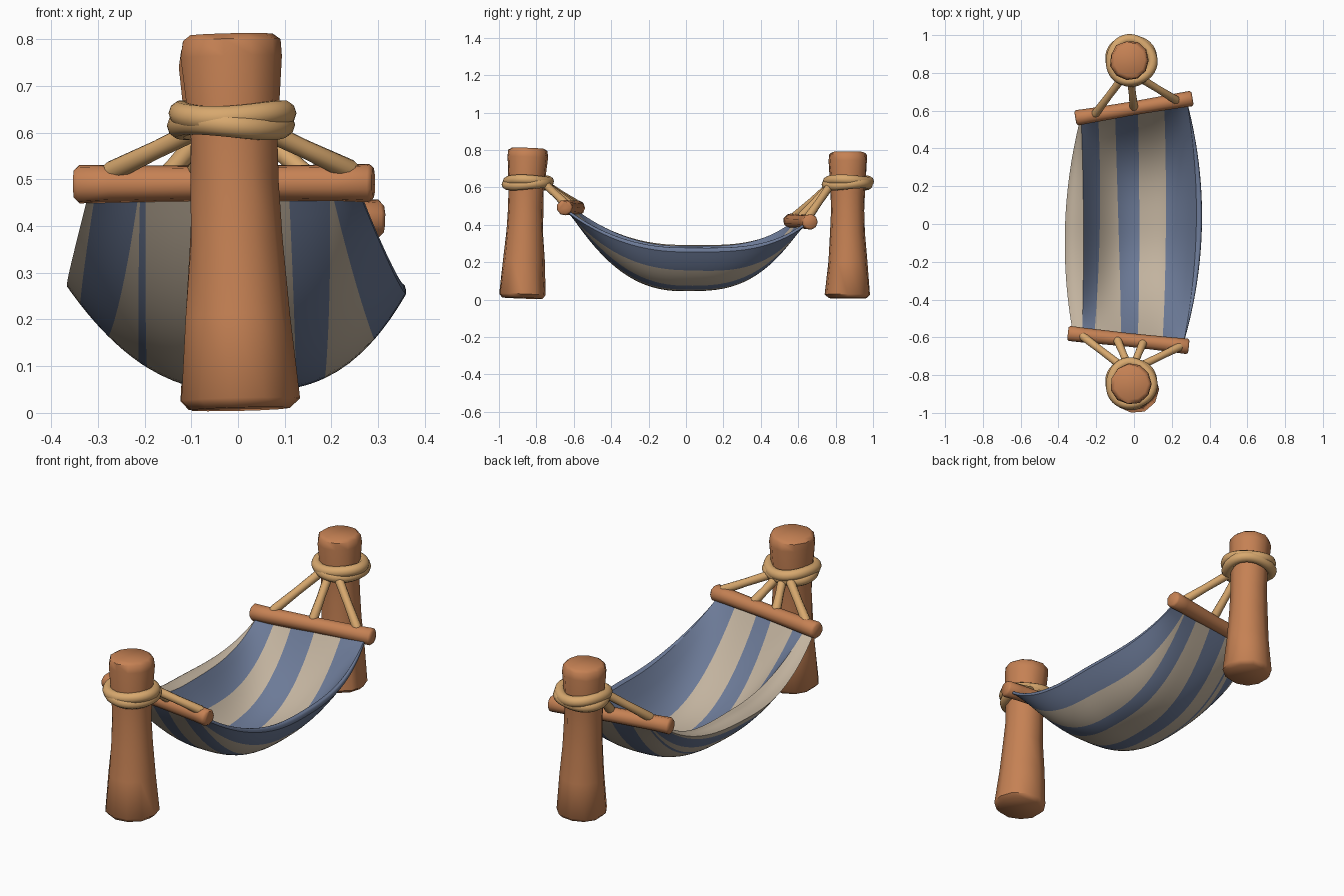
import bpy, bmesh, math, random
from mathutils import Vector

random.seed(4)
cube = bpy.data.objects.get("Cube")
if cube:
    bpy.data.objects.remove(cube, do_unlink=True)


def material(name, rgb):
    m = bpy.data.materials.new(name)
    m.use_nodes = True
    m.diffuse_color = (*rgb, 1)
    node = next(n for n in m.node_tree.nodes if n.type == 'BSDF_PRINCIPLED')
    node.inputs["Base Color"].default_value = (*rgb, 1)
    node.inputs["Roughness"].default_value = 0.8
    return m


WOOD = material("warm wood", (0.56, 0.22, 0.088))
ROPE = material("tan rope", (0.68, 0.39, 0.155))
CREAM = material("cream cloth", (0.54, 0.45, 0.345))
BLUE = material("blue cloth", (0.15, 0.195, 0.31))


def finish(name, bm, mats, angle=40):
    me = bpy.data.meshes.new(name)
    bm.to_mesh(me)
    bm.free()
    ob = bpy.data.objects.new(name, me)
    bpy.context.collection.objects.link(ob)
    for m in mats:
        me.materials.append(m)
    bpy.ops.object.select_all(action='DESELECT')
    ob.select_set(True)
    bpy.context.view_layer.objects.active = ob
    bpy.ops.object.shade_smooth_by_angle(angle=math.radians(angle))


def limb(name, p0, p1, profile, sides, mat, rough=0.0):
    """Capped round bar from p0 to p1 with (fraction, radius) stations."""
    a, b = Vector(p0), Vector(p1)
    d = (b - a).normalized()
    side = d.cross(Vector((0, 1, 0) if abs(d.z) > .95 else (0, 0, 1))).normalized()
    up = side.cross(d)
    bm = bmesh.new()
    loops = []
    for f, r in profile:
        loop = []
        for i in range(sides):
            t = 2 * math.pi * (i + .5) / sides
            q = r * (1 + random.uniform(-rough, rough))
            loop.append(bm.verts.new(a.lerp(b, f) + q * (side * math.cos(t) + up * math.sin(t))))
        loops.append(loop)
    for lo, hi in zip(loops, loops[1:]):
        for i in range(sides):
            j = (i + 1) % sides
            bm.faces.new((lo[i], lo[j], hi[j], hi[i]))
    bm.faces.new(loops[0])
    bm.faces.new(loops[-1])
    bmesh.ops.recalc_face_normals(bm, faces=bm.faces)
    finish(name, bm, [mat], 50)


# Posts: flared foot, narrow waist, chamfered head
POST = [(0, .108), (.025, .128), (.25, .112), (.45, .099), (.6, .095), (.72, .096),
        (.94, .110), (.985, .104), (1, .088)]
limb("front_post", (.003, -.875, .008), (-.016, -.846, .81), POST, 11, WOOD, .03)
limb("back_post", (-.008, .865, .008), (-.025, .866, .79),
     [(f, r * .95) for f, r in POST], 11, WOOD, .03)


# Rope coils wrapped round each post
def coil(name, centre, phase):
    bm = bmesh.new()
    grid = []
    for i in range(40):
        a = 2 * math.pi * i / 40
        big = .110 + .004 * math.sin(3 * a + phase)
        lift = .006 * math.sin(2 * a + phase)
        row = []
        for j in range(10):
            b = 2 * math.pi * j / 10
            r = big + .027 * math.cos(b)
            row.append(bm.verts.new((centre[0] + r * math.cos(a),
                                     centre[1] + r * math.sin(a),
                                     centre[2] + lift + .027 * math.sin(b))))
        grid.append(row)
    for i in range(40):
        for j in range(10):
            k, m = (i + 1) % 40, (j + 1) % 10
            bm.faces.new((grid[i][j], grid[k][j], grid[k][m], grid[i][m]))
    finish(name, bm, [ROPE], 60)


for end, x, y in (("front", -.015, -.845), ("back", -.015, .866)):
    coil(end + "_lower_coil", (x, y, .616), 0)
    coil(end + "_upper_coil", (x, y, .637), 2.2)

# Spreader bars
BAR = [(0, .033), (.015, .042), (.12, .040), (.5, .037), (.88, .040), (.985, .042), (1, .033)]
bars = {"front": (Vector((-.35, -.58, .49)), Vector((.29, -.65, .493))),
        "back": (Vector((-.31, .56, .42)), Vector((.31, .665, .415)))}
for end, (a, b) in bars.items():
    limb(end + "_spreader_bar", a, b, BAR, 9, WOOD, .03)

# Support ropes fanning from the coils to the bars
FANS = {"front": ((-.013, -.75, .615), (-.28, -.09, .05, .25)),
        "back": ((-.018, .775, .615), (-.21, 0, .23))}
for end, (root, targets) in FANS.items():
    a, b = bars[end]
    for n, x in enumerate(targets):
        foot = a.lerp(b, (x - a.x) / (b.x - a.x)) + Vector((0, 0, .022))
        start = Vector(root) + Vector((x * .2, 0, 0))
        limb(f"{end}_support_rope_{n + 1}", start, foot,
             [(0, .022), (.5, .020), (.95, .023), (1, .018)], 10, ROPE)


# Hanging cloth: the upper face is narrower, so the edges roll outward
def cloth_point(u, t, upper):
    s, f = (t + 1) / 2, (u + 1) / 2
    bulge, sag = 1 - t * t, 1 - abs(t) ** 2.6
    left = -.32 + .04 * s - .065 * bulge
    right = .26 + .02 * s + .09 * bulge
    if upper:
        left += .045 * (1 - s) + .075 * bulge
        right -= .03 * bulge
    x = left + (right - left) * f
    y0 = -.595 - .045 * f
    y1 = .575 + .075 * f
    drop = .425 * abs(t) ** 2.4 if t < 0 else .36 * t ** 2.9
    wall = .225 * abs(u) ** 2.3 if u < 0 else .21 * u ** 3
    z = .045 + drop + sag * wall + (.016 if upper else 0)
    return Vector((x, y0 + (y1 - y0) * s, z))


STEPS, CUTS = 36, 4


def sheet(name, upper, colours, front, mid, back):
    """Striped sheet; each list holds stripe borders across the width."""
    bm = bmesh.new()
    rows = []
    for k in range(STEPS + 1):
        t = 2 * k / STEPS - 1
        edges = [-1]
        for f, m, b in zip(front, mid, back):
            edges.append(m + (b - f) / 2 * t + ((f + b) / 2 - m) * t * t)
        edges.append(1)
        us = [a + (b - a) * c / CUTS for a, b in zip(edges, edges[1:]) for c in range(CUTS)] + [1]
        rows.append([bm.verts.new(cloth_point(u, t, upper)) for u in us])
    for a, b in zip(rows, rows[1:]):
        for i in range(len(a) - 1):
            quad = (a[i], a[i + 1], b[i + 1], b[i])
            face = bm.faces.new(quad if upper else quad[::-1])
            face.material_index = (i // CUTS) % 2
    finish(name, bm, colours, 80)


sheet("cloth_top", True, [BLUE, CREAM], (-.76, -.23, .10, .59),
      (-.71, -.38, -.01, .46), (-.68, -.36, .07, .57))
sheet("cloth_underside", False, [CREAM, BLUE],
      (-.95, -.63, -.62, -.58, -.14, .17, .48, .78, .80),
      (-.92, -.76, -.58, -.53, -.22, 0, .35, .52, .81),
      (-.97, -.72, -.70, -.66, -.36, .05, .40, .70, .72))


# Rounded lips joining the two faces along each long edge
def lip(name, u, mat):
    bm = bmesh.new()
    rows = []
    for k in range(STEPS + 1):
        t = 2 * k / STEPS - 1
        low, high = cloth_point(u, t, False), cloth_point(u, t, True)
        puff = Vector((u * .008, 0, .014)) * (1 - t * t)
        rows.append([bm.verts.new(low.lerp(high, i / 6) + puff * math.sin(math.pi * i / 6))
                     for i in range(7)])
    for a, b in zip(rows, rows[1:]):
        for i in range(6):
            quad = (a[i], a[i + 1], b[i + 1], b[i])
            bm.faces.new(quad if u < 0 else quad[::-1])
    finish(name, bm, [mat], 80)


lip("left_lip", 1, BLUE)
lip("right_lip", -1, CREAM)
